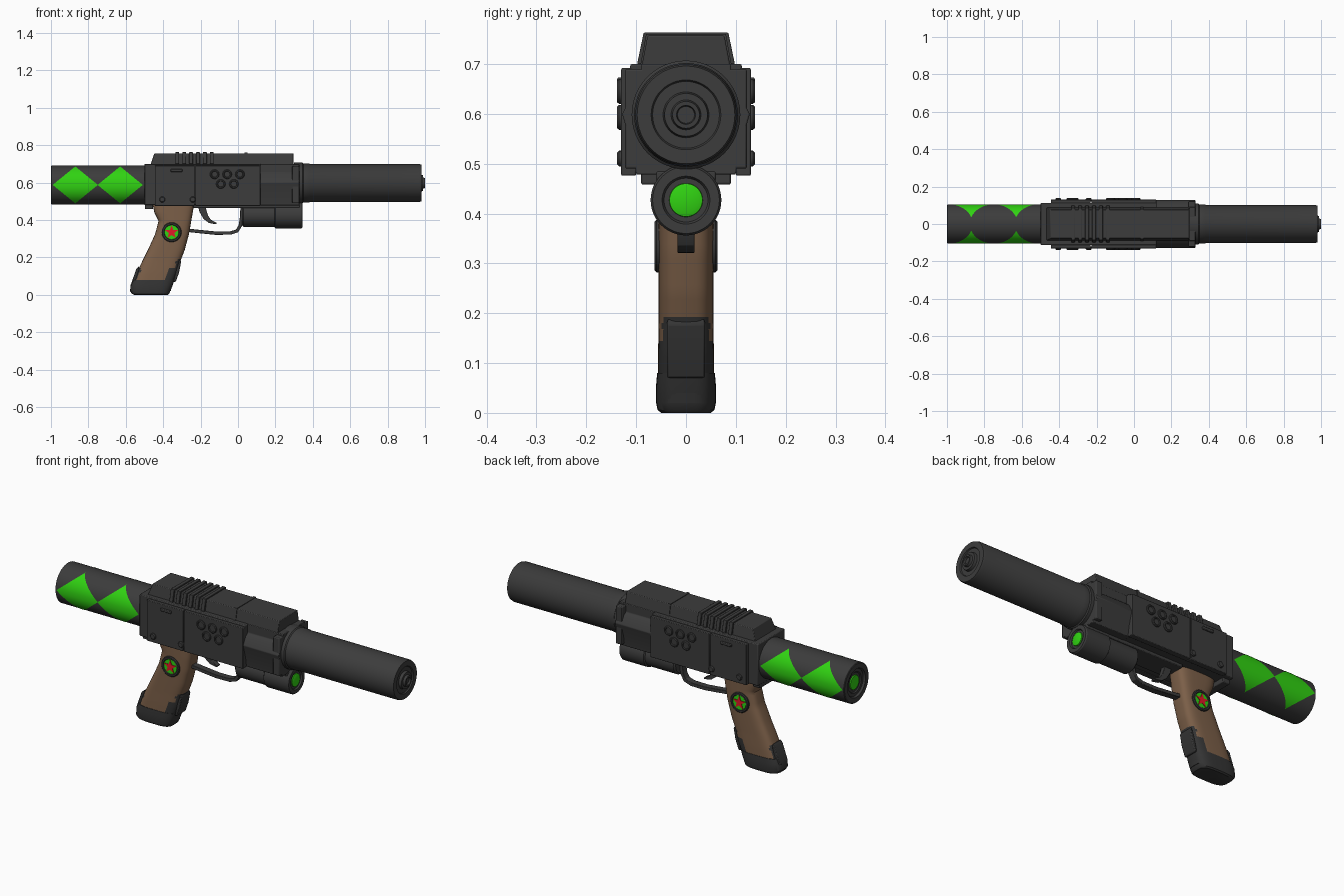
import bpy, bmesh, math
from mathutils import Vector

cube = bpy.data.objects.get("Cube")
if cube:
    bpy.data.objects.remove(cube, do_unlink=True)


def material(name, r, g, b):
    m = bpy.data.materials.new(name)
    m.use_nodes = True
    m.diffuse_color = (r, g, b, 1)
    m.node_tree.nodes["Principled BSDF"].inputs["Base Color"].default_value = (r, g, b, 1)
    return m


METAL = material("dark metal", .045, .045, .045)
RUBBER = material("black rubber", .035, .035, .035)
WOOD = material("brown wood", .2, .115, .065)
GREEN = material("bright green", .03, .65, .006)
RED = material("red", .75, .01, .02)


def build(name, verts, faces, mats, bevel=0):
    me = bpy.data.meshes.new(name)
    me.from_pydata(verts, [], faces)
    bm = bmesh.new()
    bm.from_mesh(me)
    bmesh.ops.remove_doubles(bm, verts=bm.verts, dist=1e-5)
    bmesh.ops.recalc_face_normals(bm, faces=bm.faces)
    bm.to_mesh(me)
    bm.free()
    for m in mats:
        me.materials.append(m)
    ob = bpy.data.objects.new(name, me)
    bpy.context.collection.objects.link(ob)
    if bevel:
        mod = ob.modifiers.new("bevel", 'BEVEL')
        mod.width, mod.segments, mod.limit_method = bevel, 2, 'ANGLE'
    return ob


def loft(name, rings, mats, bevel=0, caps=True):
    """Skin a list of equal closed rings."""
    n = len(rings[0])
    verts = [v for ring in rings for v in ring]
    faces = [(i * n + j, i * n + (j + 1) % n, (i + 1) * n + (j + 1) % n, (i + 1) * n + j)
             for i in range(len(rings) - 1) for j in range(n)]
    if caps:
        faces += [tuple(range(n)), tuple(range(len(verts) - n, len(verts)))]
    return build(name, verts, faces, mats, bevel)


def prism(name, pts, a, b, axis, mat=METAL, bevel=0):
    """Extrude a yz outline along x, or an xz outline along y."""
    place = (lambda t, p, q: (t, p, q)) if axis == 'x' else (lambda t, p, q: (p, t, q))
    return loft(name, [[place(t, p, q) for p, q in pts] for t in (a, b)], [mat], bevel)


def box(name, x0, x1, y0, y1, z0, z1, bevel=.004, mat=METAL):
    return prism(name, [(y0, z0), (y1, z0), (y1, z1), (y0, z1)], x0, x1, 'x', mat, bevel)


def lathe(name, profile, axis, c, mat=METAL, n=48, side=1):
    """Turn (distance, radius) points about the x or y axis through c."""
    rings = []
    for t, r in profile:
        ang = [math.tau * k / n for k in range(n)]
        circle = [(c[0] + r * math.cos(a), c[1] + r * math.sin(a)) for a in ang]
        rings.append([(t, p, q) if axis == 'x' else (p, t * side, q) for p, q in circle])
    return loft(name, rings, [mat], caps=False)


def ribbon(name, path, thick, half):
    """Strip of varying thickness following an xz path."""
    pts = [Vector(p) for p in path]
    left, right = [], []
    for i, p in enumerate(pts):
        d = (pts[min(i + 1, len(pts) - 1)] - pts[max(i - 1, 0)]).normalized()
        off = Vector((-d.y, d.x)) * thick[min(i, len(thick) - 1)] / 2
        left.append(p + off)
        right.append(p - off)
    prism(name, left + right[::-1], -half, half, 'y', METAL, .002)


# Rear tank with painted diamonds
TZ, TR = .588, .104
lathe("rear_tank", [(-.985, 0), (-.985, .05), (-.99, .055), (-.99, .07), (-1, .075), (-1, .1),
                    (-.997, TR), (-.48, TR), (-.48, 0)], 'x', (0, TZ))
lathe("rear_lens", [(-.985, .038), (-.99, .036), (-.991, 0)], 'x', (0, TZ), GREEN)
for side, label in ((-1, "right"), (1, "left")):
    for k, xc in enumerate((-.87, -.63)):
        verts, faces, rows = [], [], 24
        for i in range(rows + 1):
            s = math.radians(-70 + 140 * i / rows)
            w = .121 * (1 - abs(math.sin(s)) / math.sin(math.radians(70)))
            y, z = side * (TR + .001) * math.cos(s), TZ + (TR + .001) * math.sin(s)
            verts += [(xc - w, y, z), (xc + w, y, z)]
        faces = [(2 * i, 2 * i + 1, 2 * i + 3, 2 * i + 2) for i in range(rows)]
        ob = build(f"{label}_diamond_{k}", verts, faces, [GREEN])
        if ob.data.polygons[rows // 2].normal.y * side < 0:
            ob.data.flip_normals()

# Barrel with stepped muzzle
lathe("barrel", [(.3, .109), (.345, .109), (.35, .104), (.38, .104), (.385, .1015), (.97, .1015),
                 (.98, .098), (.98, .07), (.974, .067), (.974, .046), (.988, .043), (.988, .03),
                 (1, .027), (1, .019), (.99, .017), (.99, 0)], 'x', (0, .598))

# Receiver
box("receiver_core", -.5, .12, -.112, .112, .48, .7)
box("rear_plate", -.497, -.455, -.09, .09, .458, .69)
half = [(.1, .478), (.108, .53), (.128, .6), (.108, .64), (.09, .655), (.09, .7)]
prism("front_housing", half + [(-y, z) for y, z in half[::-1]], .11, .328, 'x', METAL, .003)
box("lower_rail", -.24, .33, -.06, .06, .465, .485)
box("front_collar", .29, .328, -.122, .122, .49, .69)

# Top slide with sloped rear, seam and ribs
slide = prism("top_slide", [(-.09, .69), (.09, .69), (.077, .757), (-.077, .757)], -.47, .296, 'x', METAL, .003)
for v in slide.data.vertices:
    if v.co.x < -.4 and v.co.z > .7:
        v.co.x += .023
prism("slide_band", [(-.093, .69), (.093, .69), (.08, .76), (-.08, .76)], .035, .05, 'x')
for i in range(6):
    x = -.335 + i * .037
    prism(f"slide_rib_{i}", [(-.098, .7), (.098, .7), (.085, .763), (-.085, .763)], x, x + .02, 'x', METAL, .002)

# Side panels, buttons, screws and latches, mirrored
for s, label in ((-1, "right"), (1, "left")):
    ya, yb = sorted((s * .1, s * .13))
    box(f"{label}_rear_panel", -.445, -.2315, ya, yb, .476, .692, .003)
    box(f"{label}_front_panel", -.2285, .12, ya, yb, .476, .692, .003)
    ya, yb = sorted((s * .12, s * .138))
    box(f"{label}_latch", -.36, -.298, ya, yb, .658, .673, .003)
    for i, (x, z) in enumerate(((-.125, .645), (-.058, .645), (.01, .645), (-.092, .593), (-.022, .593))):
        lathe(f"{label}_button_{i}", [(.12, .025), (.134, .025), (.138, .022), (.138, .017),
                                      (.133, .015), (.133, 0)], 'y', (x, z), METAL, 24, s)
    for i, x in enumerate((-.405, -.242)):
        lathe(f"{label}_screw_{i}", [(.12, .016), (.134, .016), (.138, .012), (.138, 0)],
              'y', (x, .51), METAL, 20, s)

# Grip: rows of height, rear x, front x, half width
rows = [(.48, -.455, -.235, .055), (.44, -.447, -.242, .055), (.395, -.425, -.25, .055),
        (.325, -.443, -.262, .055), (.24, -.482, -.285, .055), (.18, -.512, -.308, .055),
        (.12, -.54, -.325, .056), (.07, -.558, -.345, .056), (.02, -.565, -.36, .055)]


def section(z, xb, xf, w, n=40):
    """Rounded rectangle cross-section at height z."""
    def power(v):
        return math.copysign(abs(v) ** .55, v)
    ang = [math.tau * k / n for k in range(n)]
    return [((xb + xf) / 2 + (xf - xb) / 2 * power(math.cos(a)), w * power(math.sin(a)), z) for a in ang]


def refine(table, steps):
    out = []
    for a, b in zip(table, table[1:]):
        out += [[p + (q - p) * k / steps for p, q in zip(a, b)] for k in range(steps)]
    return out + [table[-1]]


fine = refine(rows, 5)
grip = loft("grip", [section(*r) for r in fine], [WOOD, RUBBER])
for f in grip.data.polygons:
    near = min(fine, key=lambda r: abs(r[0] - f.center.z))
    u = (f.center.x - near[1]) / (near[2] - near[1])
    limit = .19 if u > .9 else .145 if u > .76 or u < .06 else .08
    f.material_index = int(f.center.z < limit)

# Rubber butt cap and the pads climbing its front and back
cap = [(.08, -.562, -.34, .058), (.055, -.574, -.348, .06), (.02, -.577, -.362, .06),
       (.006, -.568, -.368, .057), (0, -.555, -.375, .05)]
loft("grip_cap", [section(*r) for r in cap], [RUBBER])
prism("front_pad", [(-.345, .07), (-.333, .07), (-.315, .12), (-.304, .178), (-.312, .19), (-.33, .14)],
      -.038, .038, 'y', RUBBER, .004)
prism("rear_pad", [(-.575, .05), (-.55, .05), (-.53, .13), (-.53, .152), (-.543, .14)],
      -.035, .035, 'y', RUBBER, .004)

# Round grip badges with a star
BX, BZ = -.355, .335
for s, label in ((-1, "right"), (1, "left")):
    lathe(f"{label}_badge_ring", [(.045, .053), (.059, .053), (.063, .049), (.063, .041),
                                  (.059, .038), (.059, 0)], 'y', (BX, BZ), RUBBER, 36, s)
    lathe(f"{label}_badge_disc", [(.058, .038), (.06, .038), (.06, 0)], 'y', (BX, BZ), GREEN, 36, s)
    star = []
    for k in range(10):
        r, a = (.037, .015)[k % 2], math.pi / 2 + k * math.pi / 5
        star.append((BX + r * math.cos(a), BZ + r * math.sin(a)))
    prism(f"{label}_badge_star", star, s * .059, s * .063, 'y', RED)

# Trigger and guard
ribbon("trigger", [(-.195, .49), (-.188, .45), (-.172, .415), (-.15, .393), (-.115, .381)],
       [.044, .038, .03, .02, .008], .014)
ribbon("trigger_guard", [(-.265, .345), (-.2, .338), (-.12, .33), (-.04, .331), (-.005, .342),
                         (.012, .37), (.02, .42), (.022, .48)], [.018], .017)

# Under-barrel lamp
lathe("lamp_body", [(.022, 0), (.022, .055), (.03, .064), (.195, .064), (.2, .071), (.338, .071),
                    (.344, .067), (.344, .048), (.336, .044), (.336, 0)], 'x', (0, .427))
lathe("lamp_lens", [(.334, .034), (.341, .033), (.344, .025), (.346, 0)], 'x', (0, .427), GREEN)
box("lamp_mount", .04, .3, -.04, .04, .44, .5)

# Smooth the round parts, keep hard edges
bpy.ops.object.select_all(action='DESELECT')
for ob in bpy.context.scene.objects:
    if ob.type == 'MESH':
        ob.select_set(True)
        bpy.context.view_layer.objects.active = ob
bpy.ops.object.shade_smooth_by_angle(angle=math.radians(32))
